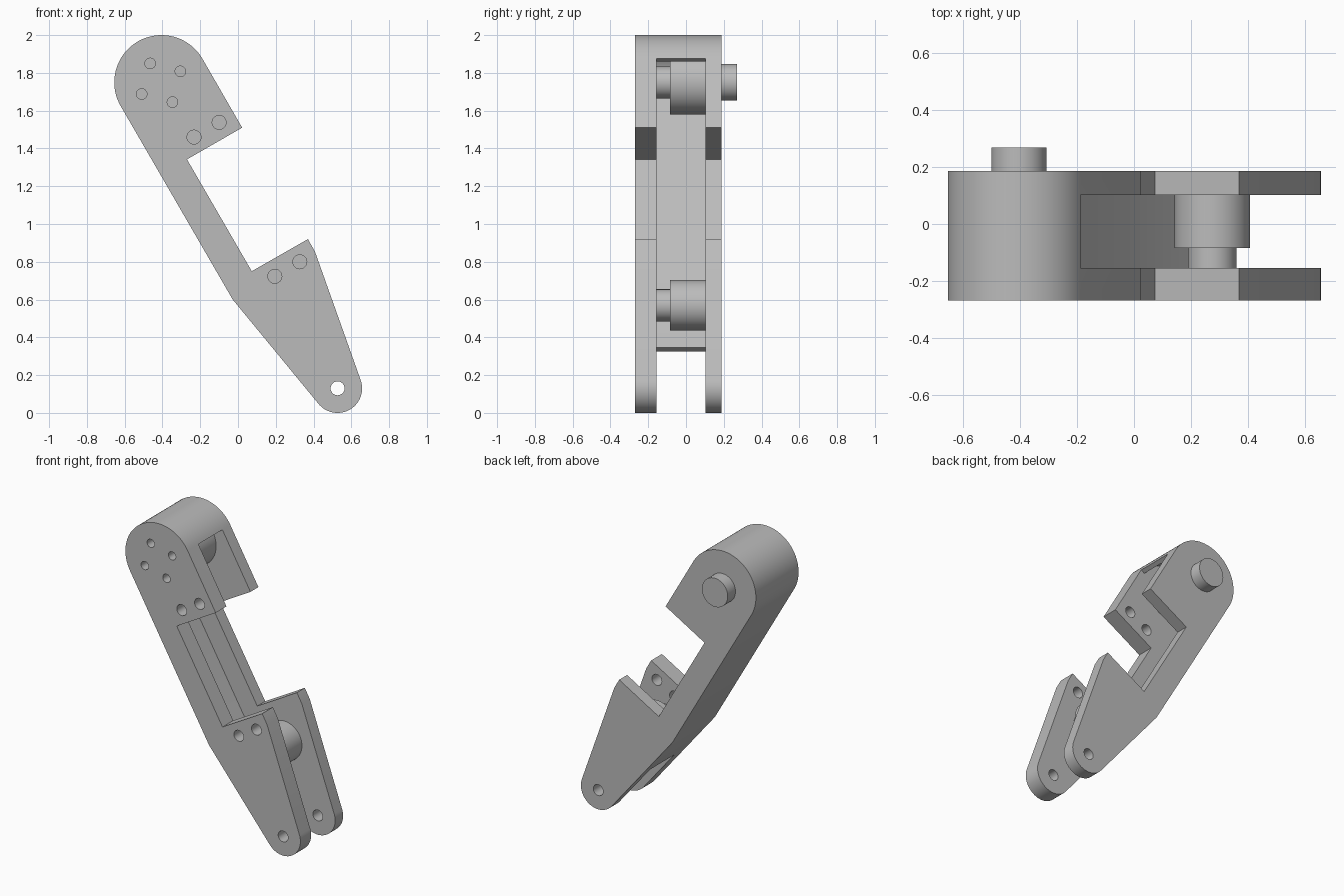
import bpy, bmesh, math
from mathutils import Vector

cube = bpy.data.objects.get("Cube")
if cube:
    bpy.data.objects.remove(cube)

grey = bpy.data.materials.new("plain_grey")
grey.use_nodes = True
colour = (0.5, 0.5, 0.5, 1)
grey.diffuse_color = colour
grey.node_tree.nodes["Principled BSDF"].inputs["Base Color"].default_value = colour


def polar(angle, radius=1.0):
    a = math.radians(angle)
    return Vector((math.cos(a), math.sin(a))) * radius


def arc(centre, radius, start, end, steps=40):
    return [centre + polar(start + (end - start) * i / steps, radius) for i in range(steps + 1)]


def prism(name, outline, y0, y1):
    """Extrude an x-z outline from y0 to y1."""
    bm = bmesh.new()
    face = bm.faces.new([bm.verts.new((p.x, y0, p.y)) for p in outline])
    grown = bmesh.ops.extrude_face_region(bm, geom=[face])["geom"]
    moved = [g for g in grown if isinstance(g, bmesh.types.BMVert)]
    bmesh.ops.translate(bm, verts=moved, vec=(0, y1 - y0, 0))
    bmesh.ops.recalc_face_normals(bm, faces=bm.faces)
    mesh = bpy.data.meshes.new(name)
    bm.to_mesh(mesh)
    bm.free()
    mesh.materials.append(grey)
    obj = bpy.data.objects.new(name, mesh)
    bpy.context.collection.objects.link(obj)
    return obj


def disc(name, centre, radius, y0, y1, steps=48):
    return prism(name, arc(centre, radius, 0, 360, steps)[:-1], y0, y1)


def activate(obj):
    bpy.ops.object.select_all(action='DESELECT')
    obj.select_set(True)
    bpy.context.view_layer.objects.active = obj


def cut(obj, cutter):
    cutter.hide_render = True
    activate(obj)
    mod = obj.modifiers.new("cut", 'BOOLEAN')
    mod.operation = 'DIFFERENCE'
    mod.solver = 'EXACT'
    mod.object = cutter
    bpy.ops.object.modifier_apply(modifier=mod.name)
    bpy.data.objects.remove(cutter)


FRONT, INNER_FRONT, INNER_BACK, BACK = -0.27, -0.155, 0.102, 0.187
WALL = 0.03
head, foot = Vector((-0.405, 1.75)), Vector((0.527, 0.13))
HEAD_R, FOOT_R = 0.25, 0.13
knee, shoulder = Vector((-0.028, 0.60)), Vector((0.407, 0.855))


def tangent_angle(point, side):
    d = point - foot
    return math.degrees(math.atan2(d.y, d.x) + side * math.acos(FOOT_R / d.length))


# Arm body: rounded head, narrow waist and tapered foot
a0, a1 = tangent_angle(knee, 1), tangent_angle(shoulder, -1) + 360
notch = [Vector(p) for p in ((0.37, 0.92), (0.073, 0.75), (-0.27, 1.342), (0.022, 1.51))]
outline = arc(head, HEAD_R, 30, 210) + [knee] + arc(foot, FOOT_R, a0, a1) + [shoulder] + notch
body = prism("arm_body", outline, FRONT, BACK)

# Channel between the side plates, leaving a thin back wall
n1, n2 = polar(30), -polar(a0)
along = (foot + polar(a0, FOOT_R) - knee).normalized()
wall_end = knee + along * 0.355
inner_knee = knee + (n1 + n2) * WALL / (1 + n1.dot(n2))
channel = [head + polar(30, 0.5)] + arc(head, HEAD_R - WALL, 30, 210)
channel += [inner_knee, wall_end + n2 * WALL, wall_end - n2 * 0.1]
channel += [Vector(p) for p in ((0.1, -0.2), (1, -0.2), (1, 2))]
cut(body, prism("channel_cutter", channel, INNER_FRONT, INNER_BACK))

# Screw holes in the front plate
small = [(-0.465, 1.85), (-0.305, 1.808), (-0.51, 1.688), (-0.347, 1.645)]
large = [(-0.233, 1.46), (-0.10, 1.538), (0.195, 0.723), (0.327, 0.80)]
for points, radius in ((small, 0.028), (large, 0.037)):
    for p in points:
        cut(body, disc("hole_cutter", Vector(p), radius, FRONT - 0.05, INNER_FRONT + 0.02, 24))

# Pivot hole through both plates
cut(body, disc("pivot_cutter", foot, 0.037, FRONT - 0.05, BACK + 0.05, 24))

# Drums and their hubs inside the channel, and the rear shaft
low = Vector((0.275, 0.57))
parts = [
    body,
    disc("upper_drum", head, 0.17, -0.085, INNER_BACK),
    disc("upper_hub", head, 0.085, INNER_FRONT, -0.085),
    disc("lower_drum", low, 0.133, -0.085, INNER_BACK),
    disc("lower_hub", low, 0.085, INNER_FRONT, -0.085),
    disc("rear_shaft", head, 0.097, BACK, 0.27),
]
for part in parts:
    activate(part)
    bpy.ops.object.shade_smooth_by_angle(angle=math.radians(25))
